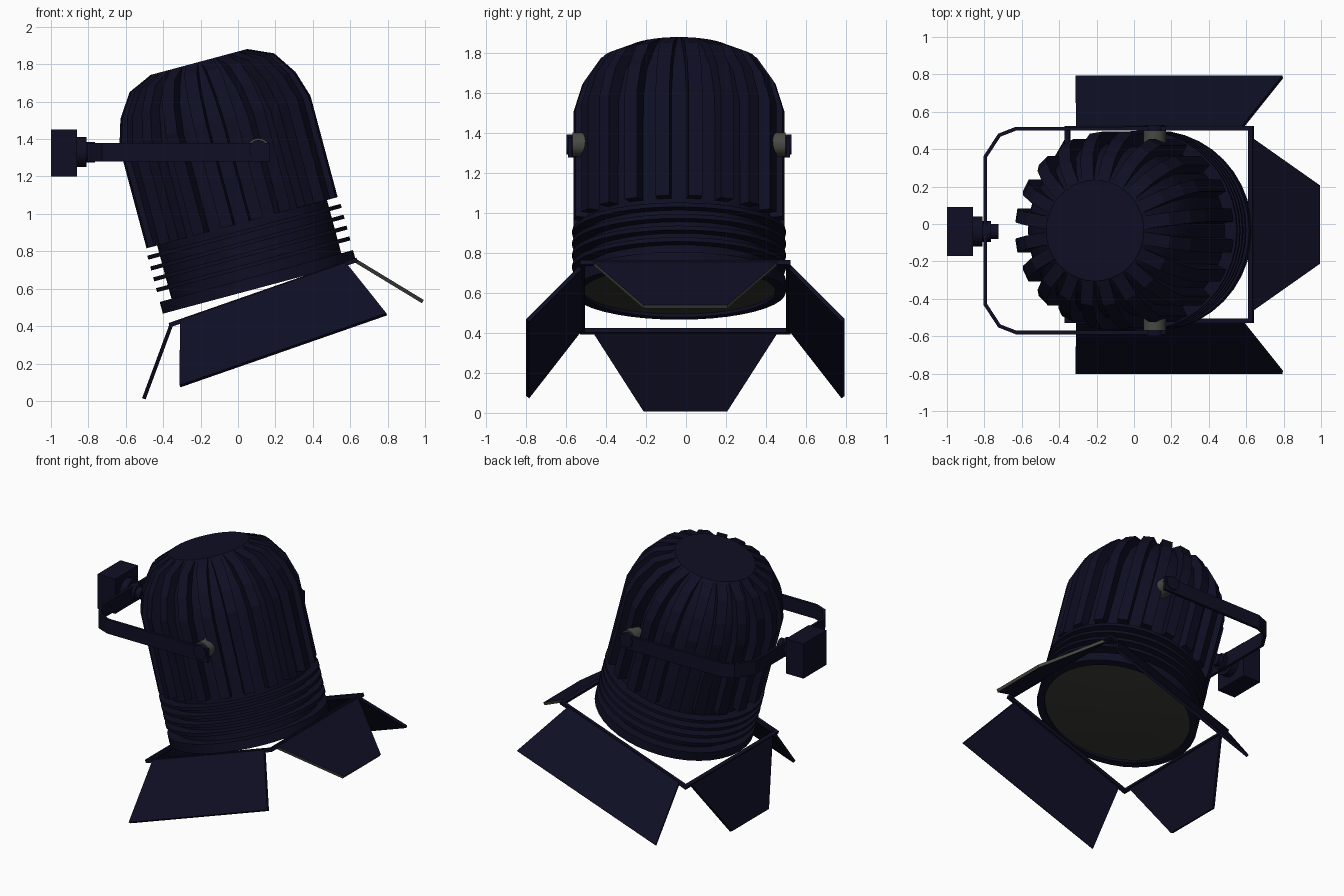
import bpy, bmesh, math
from mathutils import Matrix, Vector

cube = bpy.data.objects.get("Cube")
if cube:
    bpy.data.objects.remove(cube, do_unlink=True)


def material(name, rgb):
    m = bpy.data.materials.new(name)
    m.use_nodes = True
    m.diffuse_color = (*rgb, 1)
    m.node_tree.nodes["Principled BSDF"].inputs["Base Color"].default_value = (*rgb, 1)
    return m


navy = material("dark navy metal", (0.0045, 0.0045, 0.018))
grey = material("warm grey metal", (0.065, 0.066, 0.058))
glass = material("lens grey", (0.035, 0.037, 0.031))

# Tilted frames for the lamp housing and for the door frame
Y_MID = -0.035
BODY = Matrix.Translation((0.115, Y_MID, 0.605)) @ Matrix.Rotation(math.radians(-15), 4, 'Y')
DOORS = Matrix.Translation((0.135, -0.003, 0.58)) @ Matrix.Rotation(math.radians(-19.2), 4, 'Y')


def finish(name, bm, mat, matrix=Matrix(), smooth=False):
    bmesh.ops.recalc_face_normals(bm, faces=bm.faces)
    me = bpy.data.meshes.new(name)
    bm.to_mesh(me)
    bm.free()
    me.materials.append(mat)
    ob = bpy.data.objects.new(name, me)
    bpy.context.collection.objects.link(ob)
    ob.matrix_world = matrix
    if smooth:
        bpy.ops.object.select_all(action='DESELECT')
        ob.select_set(True)
        bpy.context.view_layer.objects.active = ob
        bpy.ops.object.shade_smooth_by_angle(angle=math.radians(30))
    return ob


def lathe(name, profile, mat, matrix, steps=40):
    """Spin a profile of (radius, height) pairs round the local z axis."""
    bm = bmesh.new()
    verts = [bm.verts.new((r, 0, z)) for r, z in profile]
    edges = [bm.edges.new(p) for p in zip(verts, verts[1:])]
    bmesh.ops.spin(bm, geom=verts + edges, cent=(0, 0, 0), axis=(0, 0, 1),
                   angle=math.tau, steps=steps, use_duplicate=False)
    bmesh.ops.remove_doubles(bm, verts=bm.verts, dist=0.0005)
    return finish(name, bm, mat, matrix, True)


def prism(bm, points, offset):
    """Extrude a flat polygon by an offset vector, centred on the polygon."""
    off = Vector(offset)
    face = bm.faces.new([bm.verts.new(Vector(p) - off / 2) for p in points])
    ext = bmesh.ops.extrude_face_region(bm, geom=[face])
    new = [g for g in ext["geom"] if isinstance(g, bmesh.types.BMVert)]
    bmesh.ops.translate(bm, verts=new, vec=off)
    return new


def box(bm, size, centre):
    m = Matrix.Translation(centre) @ Matrix.Diagonal((*size, 1))
    bmesh.ops.create_cube(bm, size=1, matrix=m)


# Housing core with a flat cap
lathe("housing_core", [(0.47, 0.02), (0.47, 0.36), (0.465, 0.9), (0.42, 1.06),
                       (0.34, 1.18), (0.27, 1.25), (0, 1.25)], navy, BODY)

# Cooling fins running up the housing and over its shoulder
bm = bmesh.new()
outline = [(0.42, 0.36), (0.53, 0.36), (0.53, 0.92), (0.485, 1.065),
           (0.4, 1.19), (0.265, 1.25), (0.22, 1.2), (0.38, 0.95)]
FINS = 20
for i in range(FINS):
    spin = Matrix.Rotation((i + 0.5) * math.tau / FINS, 3, 'Z')
    prism(bm, [spin @ Vector((r, 0, z)) for r, z in outline], spin @ Vector((0, 0.07, 0)))
finish("cooling_fins", bm, navy, BODY)

# Stacked rings, front rim and lens
for i in range(4):
    z = 0.13 + i * 0.06
    lathe(f"cooling_ring_{i + 1}", [(0.45, z - 0.011), (0.535, z - 0.011),
                                   (0.535, z + 0.011), (0.45, z + 0.011)], navy, BODY)
lathe("front_rim", [(0.485, 0.03), (0.485, 0), (0.535, 0), (0.535, 0.065), (0.45, 0.065)], navy, BODY)
lathe("lens", [(0, 0.002), (0.25, 0.006), (0.49, 0.016)], glass, BODY)

# Square wire frame that carries the doors
HALF, WIRE = 0.52, 0.024
bm = bmesh.new()
for s in (-1, 1):
    box(bm, (2 * HALF + WIRE, WIRE, WIRE), (0, s * (HALF - 0.005), 0))
    box(bm, (WIRE, 2 * HALF, WIRE), (s * HALF, 0, 0))
finish("door_frame", bm, navy, DOORS)

# Four splayed doors: flared on the sides, tapered on the ends
slope = Vector((0.27, 0, -0.327))
normal = Vector((0.327, 0, 0.27)).normalized() * 0.02
for i, name in enumerate(("left_door", "back_door", "right_door", "front_door")):
    inner, outer = (0.47, 0.585) if i % 2 else (0.465, 0.21)
    hinge = Vector((HALF, 0, 0))
    tip = hinge + slope
    side = Vector((0, 1, 0))
    bm = bmesh.new()
    prism(bm, [hinge - side * inner, hinge + side * inner,
               tip + side * outer, tip - side * outer], normal)
    door = finish(name, bm, navy, DOORS @ Matrix.Rotation(i * math.pi / 2, 4, 'Z'))
    if name == "left_door":
        # bare metal on the narrow edges
        door.data.materials.append(grey)
        for p in door.data.polygons:
            if abs(p.normal.dot(normal.normalized())) < 0.5:
                p.material_index = 1

# U-shaped yoke band
YOKE_Z = 1.33
half = [(0.17, 0.545), (-0.63, 0.545), (-0.72, 0.51), (-0.795, 0.395)]
path = half + [(x, -y) for x, y in reversed(half)]
bm = bmesh.new()
rows = [[bm.verts.new((x, y, z)) for x, y in path] for z in (-0.05, 0.05)]
for i in range(len(path) - 1):
    bm.faces.new((rows[0][i], rows[0][i + 1], rows[1][i + 1], rows[1][i]))
yoke = finish("yoke", bm, navy, Matrix.Translation((0, Y_MID, YOKE_Z)))
mod = yoke.modifiers.new("thickness", 'SOLIDIFY')
mod.thickness, mod.offset = 0.02, 0

# Pivot washers and bolts on both sides
for s, name in ((1, "back"), (-1, "front")):
    m = Matrix.Translation((0.11, Y_MID, 1.345)) @ Matrix.Rotation(-s * math.pi / 2, 4, 'X')
    lathe(name + "_pivot_washer", [(0, 0.44), (0.06, 0.44), (0.06, 0.534), (0, 0.534)], grey, m, 20)
    lathe(name + "_pivot_bolt", [(0, 0.534), (0.05, 0.534), (0.05, 0.563), (0, 0.563)], navy, m, 20)

# Mounting clamp: block and stepped spigot
bm = bmesh.new()
box(bm, (0.14, 0.26, 0.25), (-0.93, -0.04, 1.325))
finish("clamp_block", bm, navy)
lathe("clamp_spigot", [(0, 0), (0.08, 0), (0.08, 0.055), (0.055, 0.055), (0.055, 0.1),
                       (0.04, 0.1), (0.04, 0.14), (0, 0.14)], navy,
      Matrix.Translation((-0.865, -0.04, YOKE_Z)) @ Matrix.Rotation(math.pi / 2, 4, 'Y'), 20)
